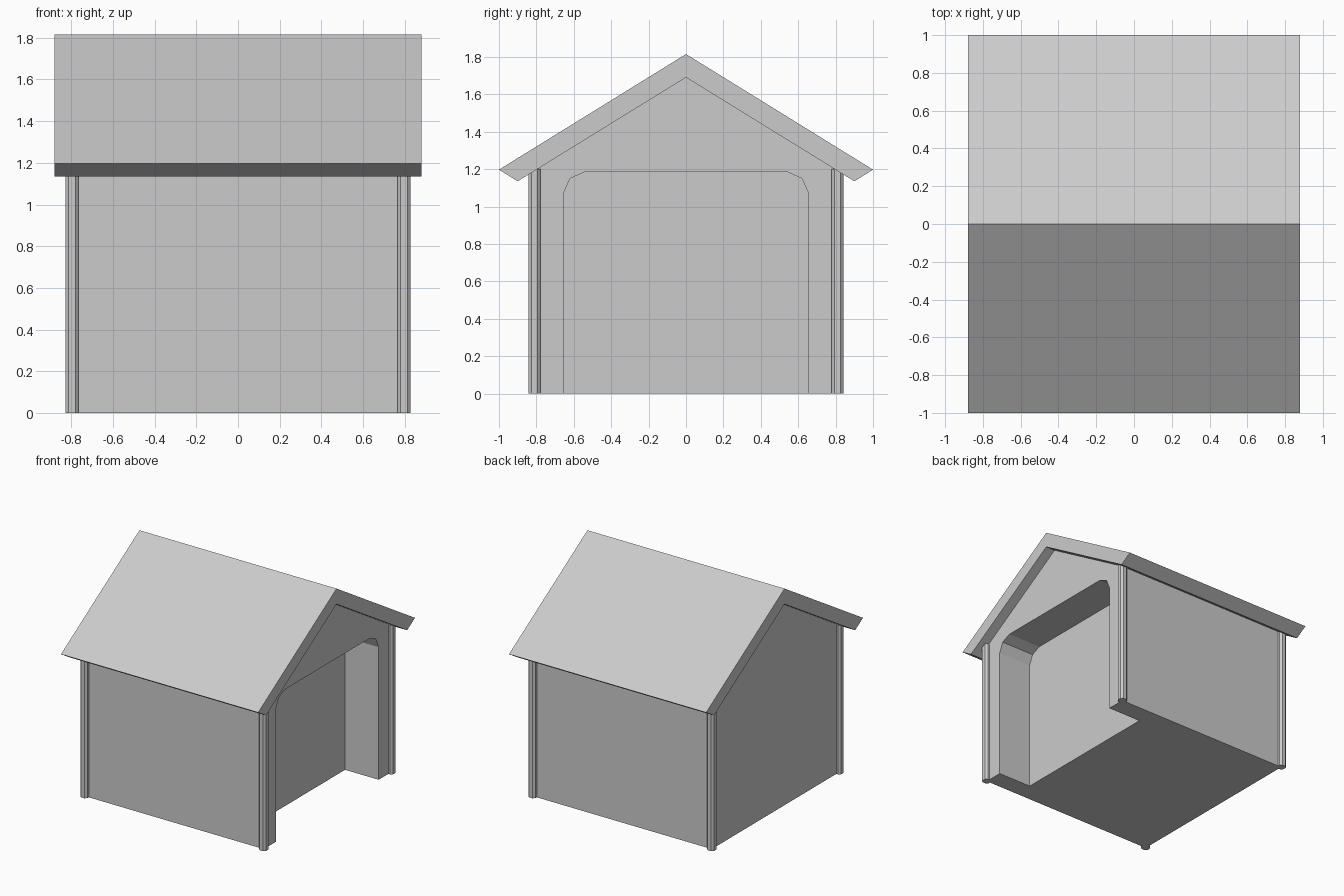
import bpy, bmesh
from mathutils import Vector

if "Cube" in bpy.data.objects:
    bpy.data.objects.remove(bpy.data.objects["Cube"])


def prism(name, points, offset, direction):
    """Extrude a closed 3D outline into a solid."""
    bm = bmesh.new()
    face = bm.faces.new([bm.verts.new(Vector(p) + Vector(offset)) for p in points])
    ext = bmesh.ops.extrude_face_region(bm, geom=[face], use_keep_orig=True)
    verts = [g for g in ext["geom"] if isinstance(g, bmesh.types.BMVert)]
    bmesh.ops.translate(bm, verts=verts, vec=direction)
    bmesh.ops.recalc_face_normals(bm, faces=bm.faces)
    mesh = bpy.data.meshes.new(name)
    bm.to_mesh(mesh)
    bm.free()
    obj = bpy.data.objects.new(name, mesh)
    bpy.context.collection.objects.link(obj)
    return obj


def along_x(name, half, x0, x1):
    """Mirror half a (y, z) outline, listed from top to bottom, and extrude along x."""
    outline = half + [(-y, z) for y, z in reversed(half) if y > 0]
    return prism(name, [(0, y, z) for y, z in outline], (x0, 0, 0), (x1 - x0, 0, 0))


WALL_X, WALL_Y = 0.797, 0.81

# Solid house body with pointed gables, tucked slightly into the roof
body = along_x("house_body", [(0, 1.70), (WALL_Y, 1.20), (WALL_Y, 0)], -WALL_X, WALL_X)

# Doorway recess with clipped upper corners on the +x gable
cutter = along_x("doorway_cutter",
                 [(0.54, 1.185), (0.62, 1.15), (0.655, 1.07), (0.655, -0.1)],
                 WALL_X - 0.30, WALL_X + 0.1)
cutter.hide_render = True
cutter.hide_viewport = True
cutter.display_type = 'WIRE'
cut = body.modifiers.new("doorway", 'BOOLEAN')
cut.operation = 'DIFFERENCE'
cut.solver = 'EXACT'
cut.object = cutter

# Thick folded gable roof with square-cut eaves
roof = prism("roof", [(0, y, z) for y, z in (
    (0, 1.815), (1.0, 1.197), (0.90, 1.135), (0, 1.69), (-0.90, 1.135), (-1.0, 1.197))],
    (-0.88, 0, 0), (1.76, 0, 0))

# Chamfered corner posts
r, c = 0.032, 0.016
section = [(r, c), (c, r), (-c, r), (-r, c), (-r, -c), (-c, -r), (c, -r), (r, -c)]
for sx, side in ((-1, "left"), (1, "right")):
    for sy, end in ((-1, "front"), (1, "back")):
        prism(f"{end}_{side}_corner_post", [(x, y, 0) for x, y in section],
              (sx * WALL_X, sy * WALL_Y, 0), (0, 0, 1.20))
